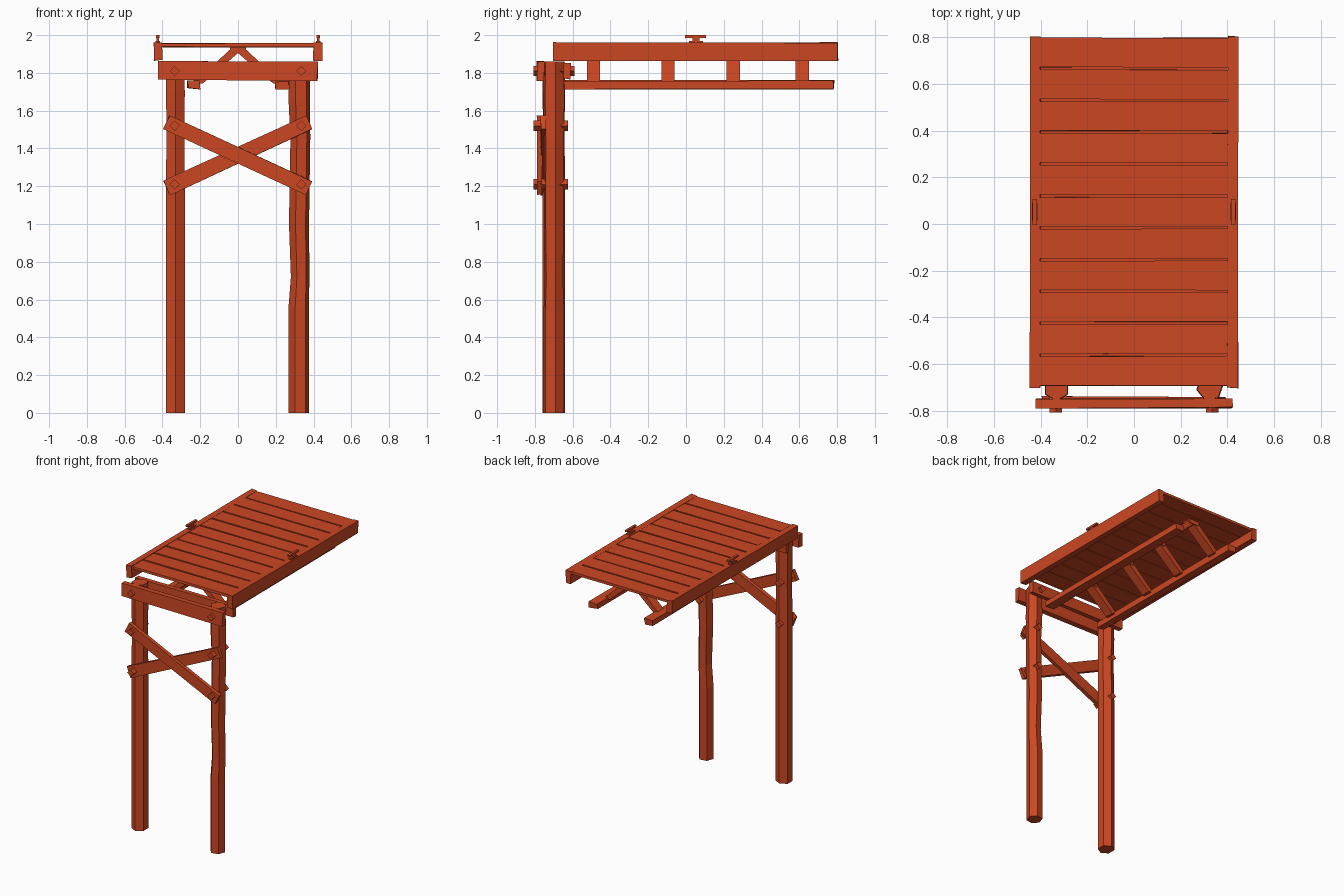
import bpy, bmesh, math, random
from mathutils import Matrix, Vector

random.seed(4)
cube = bpy.data.objects.get("Cube")
if cube:
    bpy.data.objects.remove(cube)

paint = bpy.data.materials.new("rust_orange_paint")
paint.use_nodes = True
colour = (0.6, 0.062, 0.016, 1)
paint.diffuse_color = colour
paint.node_tree.nodes["Principled BSDF"].inputs["Base Color"].default_value = colour


def finish(name, bm):
    bmesh.ops.recalc_face_normals(bm, faces=bm.faces)
    mesh = bpy.data.meshes.new(name)
    bm.to_mesh(mesh)
    bm.free()
    mesh.materials.append(paint)
    ob = bpy.data.objects.new(name, mesh)
    bpy.context.collection.objects.link(ob)
    return ob


def board(name, lo, hi, tilt=0, wobble=0):
    """Box between two corners, tilted about y, with hand-cut corners."""
    lo, hi = Vector(lo), Vector(hi)
    bm = bmesh.new()
    bmesh.ops.create_cube(bm, size=1, matrix=Matrix.Diagonal((*(hi - lo), 1)))
    for v in bm.verts:
        v.co += Vector([random.uniform(-wobble, wobble) for _ in range(3)])
    bm.transform(Matrix.Translation((lo + hi) / 2) @ Matrix.Rotation(tilt, 4, 'Y'))
    return finish(name, bm)


def prism(name, outline, y0, y1):
    """Extrude an (x, z) outline along y."""
    bm = bmesh.new()
    face = bm.faces.new([bm.verts.new((x, y0, z)) for x, z in outline])
    out = bmesh.ops.extrude_face_region(bm, geom=[face])["geom"]
    bmesh.ops.translate(bm, vec=(0, y1 - y0, 0),
                        verts=[g for g in out if isinstance(g, bmesh.types.BMVert)])
    return finish(name, bm)


def post(name, x, turn, rings):
    """Six-sided rough timber: rings hold height, side shift and scale."""
    bm = bmesh.new()
    loops = []
    for z, shift, scale in rings:
        loops.append([bm.verts.new((x + shift + 0.058 * scale * math.cos(a),
                                    -0.7 + 0.06 * scale * math.sin(a), z))
                      for a in (turn + k * math.tau / 6 for k in range(6))])
    for a, b in zip(loops, loops[1:]):
        for k in range(6):
            j = (k + 1) % 6
            bm.faces.new((a[k], a[j], b[j], b[k]))
    bm.faces.new(loops[0])
    bm.faces.new(loops[-1])
    return finish(name, bm)


def bolt(name, x, z, y0, y1):
    bm = bmesh.new()
    bmesh.ops.create_cone(bm, cap_ends=True, segments=4, radius1=0.027, radius2=0.027,
                          depth=y1 - y0)
    bm.transform(Matrix.Translation((x, (y0 + y1) / 2, z)) @ Matrix.Rotation(math.pi / 2, 4, 'X'))
    return finish(name, bm)


# Posts
post("right_post", -0.332, math.pi / 2,
     [(0, 0, 1), (1.2, 0, 1), (1.5, 0.002, 0.94), (1.7, 0, 1), (1.86, 0, 0.95)])
post("left_post", 0.325, math.pi / 2 - 0.35,
     [(0, -0.004, 0.95), (0.55, -0.004, 0.95), (0.72, 0.004, 0.86), (1.0, -0.002, 0.93),
      (1.45, 0.005, 0.92), (1.65, 0, 1), (1.86, 0, 0.95)])

# Cross beams on both sides of the posts
board("front_beam", (-0.42, -0.787, 1.762), (0.42, -0.75, 1.86), 0.008, 0.004)
board("back_beam", (-0.41, -0.648, 1.768), (0.41, -0.612, 1.855), 0, 0.004)

# Crossed braces
slope = math.atan2(0.31, 0.67)
for name, sign, y in (("falling_brace", 1, -0.79), ("rising_brace", -1, -0.77)):
    board(name, (-0.415, y, 1.325), (0.415, y + 0.03, 1.405), sign * slope, 0.003)

# Bolts
for side, x in (("right", -0.335), ("left", 0.335)):
    for level, z, back in (("top", 1.81, -0.59), ("middle", 1.52, -0.625), ("low", 1.21, -0.625)):
        bolt(f"{side}_{level}_bolt", x, z, -0.808, back)

# Deck planks with shallow backed gaps
pitch = 1.5 / 11
for i in range(11):
    y = -0.692 + i * pitch
    board(f"deck_plank_{i + 1}", (-0.405, y, 1.938), (0.405, y + pitch - 0.011, 1.957), 0, 0.0015)
    if i:
        board(f"gap_strip_{i}", (-0.4, y - 0.02, 1.934), (0.4, y + 0.009, 1.942))

for side, s in (("right", -1), ("left", 1)):
    # Side rails of the deck
    a, b = sorted((s * 0.4, s * 0.443))
    board(f"{side}_deck_rail", (a, -0.7, 1.866), (b, 0.804, 1.961), 0, 0.004)

    # Lower bearers under the deck
    a, b = sorted((s * 0.2, s * 0.265))
    board(f"{side}_bearer", (a, -0.64, 1.715), (b, 0.78, 1.757), 0, 0.006)

    # Slanted struts rising to the centre
    leg = [(s * 0.235, 1.745), (s * 0.03, 1.935), (0, 1.935), (0, 1.905), (s * 0.185, 1.745)]
    for k, y in enumerate((-0.49, -0.095, 0.25, 0.615)):
        prism(f"{side}_strut_{k + 1}", leg, y - 0.035, y + 0.035)

    # Mooring cleats
    x = s * 0.425
    board(f"{side}_cleat_base", (x - 0.012, 0.015, 1.958), (x + 0.012, 0.09, 1.968))
    board(f"{side}_cleat_stem", (x - 0.006, 0.035, 1.965), (x + 0.006, 0.072, 1.99))
    board(f"{side}_cleat_horns", (x - 0.009, -0.005, 1.986), (x + 0.009, 0.107, 2.0))

# Caps where the struts meet
for k, y in enumerate((-0.49, -0.095, 0.25, 0.615)):
    board(f"strut_cap_{k + 1}", (-0.042, y - 0.04, 1.903), (0.042, y + 0.04, 1.936))
